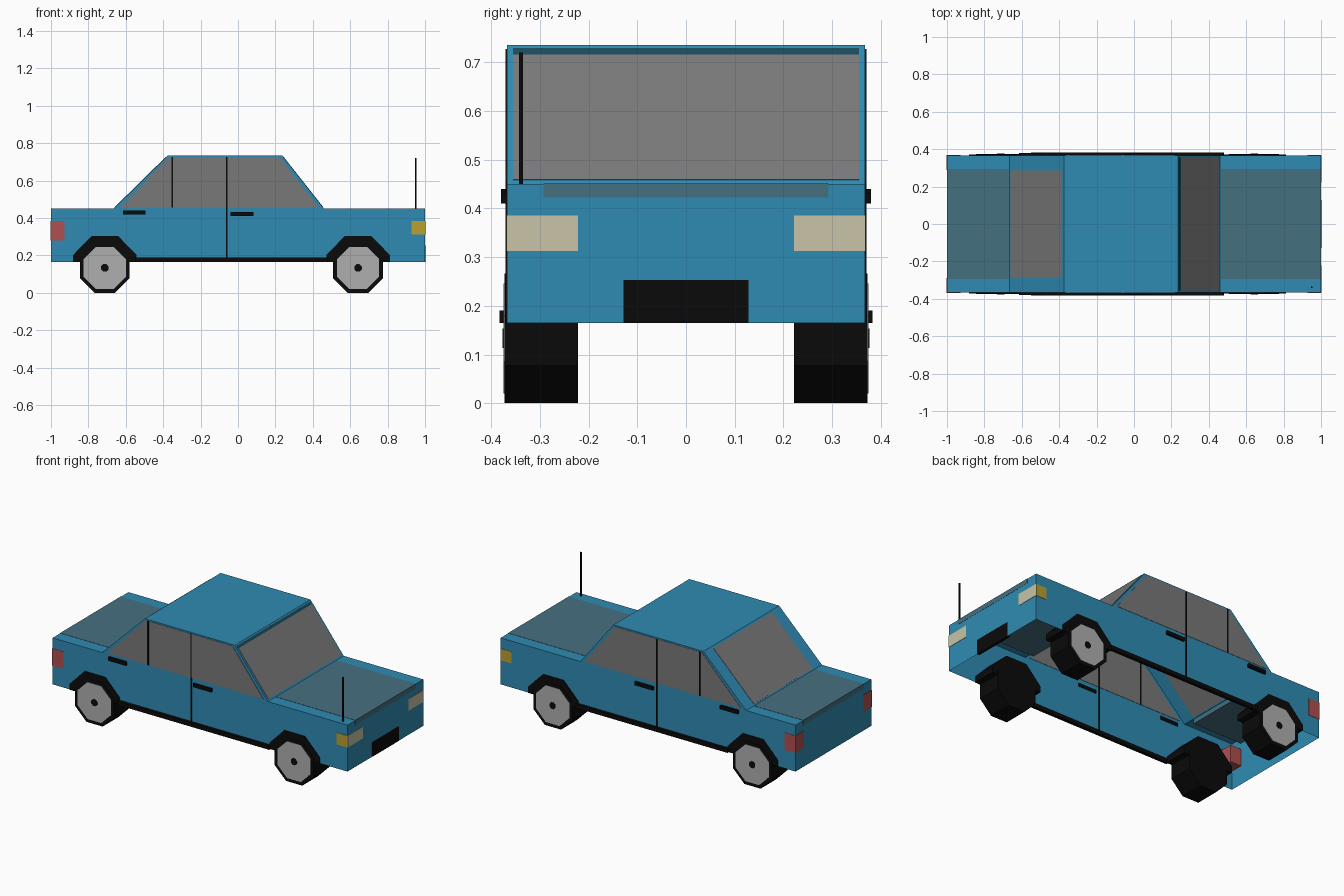
import bpy, bmesh, math
from mathutils import Vector

if "Cube" in bpy.data.objects:
    bpy.data.objects.remove(bpy.data.objects["Cube"])


def material(name, r, g, b):
    m = bpy.data.materials.new(name)
    m.diffuse_color = (r, g, b, 1)
    m.use_nodes = True
    m.node_tree.nodes["Principled BSDF"].inputs["Base Color"].default_value = m.diffuse_color
    return m


BLUE = material("blue_paint", .028, .258, .45)
DARK = material("dark_blue", .01, .07, .11)
HOOD = material("grey_blue", .06, .16, .215)
BLACK = material("black", .003, .003, .003)
GLASS = material("glass_grey", .19, .19, .19)
HUB = material("hub_grey", .43, .43, .43)
LAMP = material("lamp_cream", .58, .55, .39)
AMBER = material("amber", .48, .35, .03)
RED = material("red", .43, .08, .08)


def finish(bm, name, mat):
    bmesh.ops.recalc_face_normals(bm, faces=bm.faces)
    me = bpy.data.meshes.new(name)
    bm.to_mesh(me)
    bm.free()
    me.materials.append(mat)
    ob = bpy.data.objects.new(name, me)
    bpy.context.collection.objects.link(ob)
    return ob


def slab(name, points, push, mat):
    """Flat polygon extruded along a vector."""
    bm = bmesh.new()
    face = bm.faces.new([bm.verts.new(p) for p in points])
    new = bmesh.ops.extrude_face_region(bm, geom=[face], use_keep_orig=True)
    verts = [v for v in new["geom"] if isinstance(v, bmesh.types.BMVert)]
    bmesh.ops.translate(bm, verts=verts, vec=Vector(push))
    return finish(bm, name, mat)


def side_slab(name, xz, y0, y1, mat):
    return slab(name, [(x, y0, z) for x, z in xz], (0, y1 - y0, 0), mat)


def box(name, x0, x1, y0, y1, z0, z1, mat):
    return side_slab(name, [(x0, z0), (x1, z0), (x1, z1), (x0, z1)], y0, y1, mat)


def octagon(cx, cz, apothem):
    r = apothem / math.cos(math.pi / 8)
    return [(cx + r * math.cos((i + .5) * math.pi / 4),
             cz + r * math.sin((i + .5) * math.pi / 4)) for i in range(8)]


W = .367
AXLES = (("front", .642), ("rear", -.712))


def arch(cx, s=1.0):
    half = [(.17, 0), (.17, .037), (.07, .14)]
    pts = half + [(-x, z) for x, z in reversed(half)]
    return [(cx + x * s, .165 + z * s) for x, z in pts]


# Body shell, open underneath, with wheel openings in the sides
upper = [(-1, .165), (-1, .45), (-.665, .45), (-.375, .735),
         (.235, .735), (.46, .45), (1, .45), (1, .165)]
outline = upper + arch(.642, .97) + arch(-.712, .97)
bm = bmesh.new()
sides = [[bm.verts.new((x, y, z)) for x, z in outline] for y in (-W, W)]
for loop in sides:
    bm.faces.new(loop)
for i in range(len(upper) - 1):
    bm.faces.new((sides[0][i], sides[0][i + 1], sides[1][i + 1], sides[1][i]))
finish(bm, "body_shell", BLUE)


# Windscreen and rear window, lying on the sloped faces
def sloped(name, bottom, top, t0, t1, hw, mat):
    b, t = Vector((bottom[0], 0, bottom[1])), Vector((top[0], 0, top[1]))
    n = Vector((math.copysign(t.z - b.z, b.x), 0, abs(t.x - b.x))).normalized()
    p, q = b.lerp(t, t0) - n * .002, b.lerp(t, t1) - n * .002
    pts = [(p.x, -hw, p.z), (p.x, hw, p.z), (q.x, hw, q.z), (q.x, -hw, q.z)]
    slab(name, pts, n * .004, mat)


sloped("windscreen", (.46, .45), (.235, .735), .03, .93, .355, GLASS)
sloped("windscreen_top_trim", (.46, .45), (.235, .735), .93, .975, .355, DARK)
sloped("rear_window", (-.665, .45), (-.375, .735), .02, .97, .285, GLASS)

# Bonnet and boot panels
box("bonnet_panel", .465, 1.001, -.293, .293, .422, .4515, HOOD)
box("boot_panel", -1.001, -.668, -.293, .293, .422, .4515, HOOD)

# Front grille and aerial
box("grille", .985, 1.002, -.128, .128, .165, .253, BLACK)
box("aerial", .946, .954, -.343, -.335, .45, .72, BLACK)

for s, side in ((-1, "right"), (1, "left")):
    # Side windows, pillars, door gap
    side_slab("side_window_" + side,
              [(-.63, .457), (-.365, .727), (.22, .727), (.43, .457)],
              s * (W - .002), s * (W + .002), GLASS)
    box("window_pillar_" + side, -.356, -.347, s * (W - .004), s * (W + .004),
        .457, .727, BLACK)
    box("door_gap_" + side, -.064, -.056, s * (W - .004), s * (W + .004),
        .19, .727, BLACK)
    # Handles and sill
    box("rear_handle_" + side, -.615, -.495, s * (W - .003), s * .38, .418, .44, BLACK)
    box("front_handle_" + side, -.04, .083, s * (W - .003), s * .38, .41, .431, BLACK)
    box("sill_" + side, -.55, .48, s * (W - .003), s * .383, .165, .19, BLACK)
    # Corner lights
    box("headlight_" + side, .985, 1.002, s * .222, s * W, .313, .385, LAMP)
    box("indicator_" + side, .927, 1.0, s * (W - .012), s * (W + .002), .313, .385, AMBER)
    box("tail_light_" + side, -1.002, -.927, s * .29, s * (W + .002), .28, .385, RED)
    # Wheels and arches
    for end, cx in AXLES:
        tag = end + "_" + side
        side_slab("wheel_arch_" + tag, arch(cx), s * .225, s * .371, BLACK)
        side_slab("tyre_" + tag, octagon(cx, .133, .133), s * .222, s * .373, BLACK)
        side_slab("hubcap_" + tag, octagon(cx, .133, .113), s * .36, s * .375, HUB)
        side_slab("hub_centre_" + tag, octagon(cx, .133, .02), s * .36, s * .377, BLACK)
